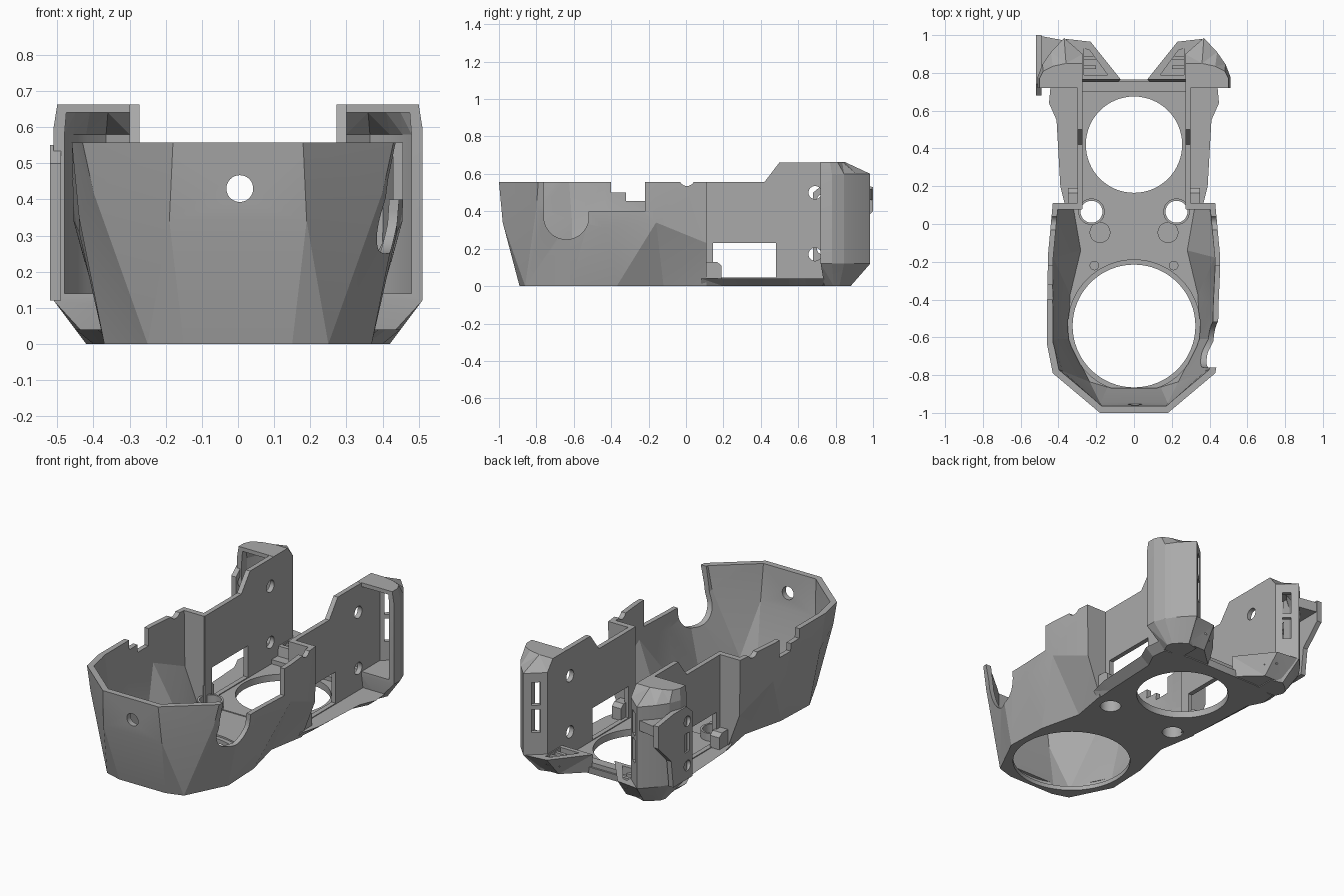
import bpy, bmesh
from math import radians
from mathutils import Matrix, Vector

if "Cube" in bpy.data.objects:
    bpy.data.objects.remove(bpy.data.objects["Cube"])

grey = bpy.data.materials.new("plastic_grey")
grey.use_nodes = True
grey.diffuse_color = (0.4, 0.4, 0.4, 1)
grey.node_tree.nodes["Principled BSDF"].inputs["Base Color"].default_value = (0.4, 0.4, 0.4, 1)


def finish(name, bm):
    bmesh.ops.recalc_face_normals(bm, faces=bm.faces)
    mesh = bpy.data.meshes.new(name)
    bm.to_mesh(mesh)
    bm.free()
    mesh.materials.append(grey)
    obj = bpy.data.objects.new(name, mesh)
    bpy.context.collection.objects.link(obj)
    return obj


def loft(name, rings):
    """Closed solid through rings of 3D points."""
    bm = bmesh.new()
    loops = [[bm.verts.new(p) for p in ring] for ring in rings]
    n = len(loops[0])
    for a, b in zip(loops, loops[1:]):
        for i in range(n):
            j = (i + 1) % n
            bm.faces.new((a[i], a[j], b[j], b[i]))
    bm.faces.new(loops[0])
    bm.faces.new(loops[-1])
    bmesh.ops.triangulate(bm, faces=bm.faces)
    return finish(name, bm)


def box(name, x, y, z):
    return loft(name, [[(x[0], y[0], h), (x[1], y[0], h), (x[1], y[1], h), (x[0], y[1], h)] for h in z])


def side_prism(name, x, profile):
    return loft(name, [[(v, y, z) for y, z in profile] for v in x])


def rod(name, centre, radius, depth, axis="Z"):
    turn = {"X": Matrix.Rotation(radians(90), 4, "Y"),
            "Y": Matrix.Rotation(radians(90), 4, "X"), "Z": Matrix()}[axis]
    bm = bmesh.new()
    bmesh.ops.create_cone(bm, cap_ends=True, segments=64, radius1=radius, radius2=radius,
                          depth=depth, matrix=Matrix.Translation(Vector(centre)) @ turn)
    return finish(name, bm)


def combine(obj, others, operation="DIFFERENCE"):
    bpy.context.view_layer.objects.active = obj
    for other in others:
        mod = obj.modifiers.new("bool", "BOOLEAN")
        mod.operation, mod.solver, mod.object = operation, "EXACT", other
        bpy.ops.object.modifier_apply(modifier=mod.name)
        bpy.data.objects.remove(other)


def mirrored(half):
    return half + [(-p[0], *p[1:]) for p in reversed(half)]


def at(points, z):
    return [(x, y, z) for x, y in points]


def shrink(points, f=0.94):
    return [(p[0] * f, -0.45 + (p[1] + 0.45) * f, *p[2:]) for p in points]


# Faceted front bucket, its foot narrowing to a neck behind the round opening
foot = mirrored([(0.15, -0.89), (0.25, -0.86), (0.37, -0.62), (0.36, -0.37), (0.30, -0.12), (0.34, 0.11)])
waist = mirrored([(0.19, -0.98, 0.34), (0.40, -0.80, 0.42), (0.44, -0.62, 0.35), (0.44, -0.43, 0.31),
                  (0.455, -0.16, 0.34), (0.425, 0.11, 0.23)])
rim = mirrored([(0.18, -1.0), (0.43, -0.79), (0.46, -0.64), (0.46, -0.43), (0.455, -0.16), (0.43, 0.11)])
bucket = loft("front_bucket", [at(foot, 0), waist, at(rim, 0.557)])
hollow = loft("hollow", [at(shrink(foot), 0.035), shrink(waist), at(shrink(rim), 0.6)])
combine(bucket, [
    hollow,
    box("rear_opening", (-0.275, 0.275), (0, 0.3), (0.035, 0.8)),
    rod("fan_hole", (0, -0.54, 0), 0.325, 0.3),
    rod("fan_lip", (0, -0.54, 0.04), 0.35, 0.03),
    rod("front_hole", (0.005, -0.95, 0.43), 0.037, 0.3, "Y"),
    rod("round_notch", (0.45, -0.64, 0.37), 0.12, 0.4, "X"),
    box("notch_top", (0.25, 0.6), (-0.76, -0.52), (0.37, 0.8)),
    box("long_notch", (0.3, 0.6), (-0.6, -0.22), (0.4, 0.8)),
    box("step_one", (-0.6, -0.3), (-0.4, -0.31), (0.5, 0.8)),
    box("step_two", (-0.6, -0.3), (-0.32, -0.22), (0.455, 0.8)),
    rod("rim_dip", (0, 0.005, 0.575), 0.04, 2, "X"),
])

# Rear floor plate, widening upwards
low = mirrored([(0.33, 0.08), (0.34, 0.2), (0.355, 0.55), (0.40, 0.64), (0.39, 0.73), (0.24, 0.76)])
high = mirrored([(0.36, 0.08), (0.39, 0.2), (0.41, 0.55), (0.45, 0.64), (0.44, 0.75), (0.24, 0.765)])
floor = loft("rear_floor", [at(low, 0), at(high, 0.04)])
combine(floor, [rod("rear_hole", (0, 0.42, 0), 0.255, 0.3)])
rear_lip = box("rear_lip", (-0.28, 0.28), (0.70, 0.755), (0.03, 0.065))

# Screw bosses and holes on the floor
for side, s in (("left", 1), ("right", -1)):
    for part in (bucket, floor):
        combine(part, [rod("screw_hole", (0.225 * s, 0.065, 0), 0.058, 0.3)])
    rod(side + "_boss", (0.18 * s, -0.045, 0.04), 0.055, 0.03)
    rod(side + "_pin", (0.21 * s, -0.22, 0.035), 0.025, 0.02)
    tube = rod(side + "_tube", (0.225 * s, 0.065, 0.055), 0.07, 0.06)
    combine(tube, [rod("bore", (0.225 * s, 0.065, 0.05), 0.058, 0.3)])

wall_profile = [(0.08, 0.01), (0.08, 0.557), (0.42, 0.557), (0.5, 0.662), (0.8, 0.662),
                (0.8, 0.01)]
foot_profile = [(0.10, 0.03), (0.10, 0.13), (0.165, 0.13), (0.19, 0.11), (0.19, 0.03)]
tower_low = [(0.272, 0.74), (0.40, 0.74), (0.42, 0.79), (0.41, 0.82), (0.38, 0.85), (0.34, 0.88), (0.272, 0.86)]
tower_mid = [(0.272, 0.72), (0.51, 0.72), (0.51, 0.78), (0.485, 0.845), (0.44, 0.91), (0.37, 0.985), (0.272, 0.90)]
tower_top = [(0.272, 0.72), (0.50, 0.72), (0.50, 0.77), (0.48, 0.81), (0.43, 0.835), (0.36, 0.85), (0.272, 0.85)]
cavity = [(0.3, 0.6), (0.48, 0.6), (0.48, 0.77), (0.455, 0.83), (0.42, 0.885), (0.365, 0.945), (0.3, 0.89)]
cavity_top = [(0.3, 0.6), (0.475, 0.6), (0.475, 0.75), (0.45, 0.78), (0.41, 0.81), (0.36, 0.83), (0.3, 0.83)]
vent = [(0.275, 0.952), (0.309, 0.984), (0.371, 0.918), (0.337, 0.886)]
wing_low = [(0.09, 0.75), (0.29, 0.75), (0.34, 0.87), (0.22, 0.87)]
wing_high = [(0.07, 0.765), (0.29, 0.765), (0.36, 0.98), (0.23, 0.965)]


def flip(points, s):
    return [(x * s, y) for x, y in points]


for side, s in (("left", 1), ("right", -1)):
    # Side wall with a tall hollow tower at its rear end
    wall = side_prism(side + "_side_wall", (0.272 * s, 0.3 * s), wall_profile)
    tower = loft(side + "_rear_tower", [at(flip(tower_low, s), 0.0), at(flip(tower_mid, s), 0.12),
                                        at(flip(tower_mid, s), 0.6), at(flip(tower_top, s), 0.663)])
    combine(wall, [tower], "UNION")
    cuts = [loft("cavity", [at(flip(cavity, s), 0.14), at(flip(cavity, s), 0.58),
                            at(flip(cavity_top, s), 0.64)]),
            box("window", (0.2 * s, 0.4 * s), (0.145, 0.48), (0.045, 0.23))]
    for z in (0.17, 0.5):
        cuts.append(rod("bolt_hole", (0.3 * s, 0.69, z), 0.035, 0.2, "X"))
    for z in (0.25, 0.41):
        cuts.append(loft("vent_slot", [at(flip(vent, s), z), at(flip(vent, s), z + 0.135)]))
    combine(wall, cuts)
    side_prism(side + "_wall_foot", (0.29 * s, 0.35 * s), foot_profile)

    # Sloped wing between the tower and the floor, hollowed from above
    wing = loft(side + "_wing", [at(flip(wing_low, s), 0.005), at(flip(wing_high, s), 0.12)])
    pocket = [(0.14, 0.79), (0.265, 0.79), (0.265, 0.93), (0.235, 0.92)]
    combine(wing, [loft("pocket", [at(flip(pocket, s), z) for z in (0.07, 0.2)])])
    for y in (0.82, 0.87):
        box(side + "_wing_rib", (0.2 * s, 0.28 * s), (y, y + 0.02), (0.06, 0.11))

# Side bracket plate with screw holes on the right tower
bracket = side_prism("bracket_plate", (-0.52, -0.49),
                     [(0.68, 0.12), (0.68, 0.50), (0.74, 0.55), (0.86, 0.55), (1.0, 0.53),
                      (1.0, 0.40), (0.88, 0.28), (0.86, 0.12)])
combine(bracket, [rod("bracket_hole", (-0.5, 0.73, z), 0.03, 0.1, "X") for z in (0.2, 0.46)]
        + [box("bracket_slot", (-0.6, -0.45), (0.71, 0.75), (0.28, 0.39))])
gusset = [(-0.52, 1.0), (-0.36, 0.97), (-0.47, 0.84), (-0.515, 0.84)]
loft("bracket_gusset", [at(gusset, z) for z in (0.46, 0.52)])

# Crisp facets with smooth bores
for obj in bpy.context.collection.objects:
    if obj.type == "MESH" and grey.name in obj.data.materials:
        bpy.ops.object.select_all(action="DESELECT")
        obj.select_set(True)
        bpy.context.view_layer.objects.active = obj
        bpy.ops.object.shade_smooth_by_angle(angle=radians(12))
